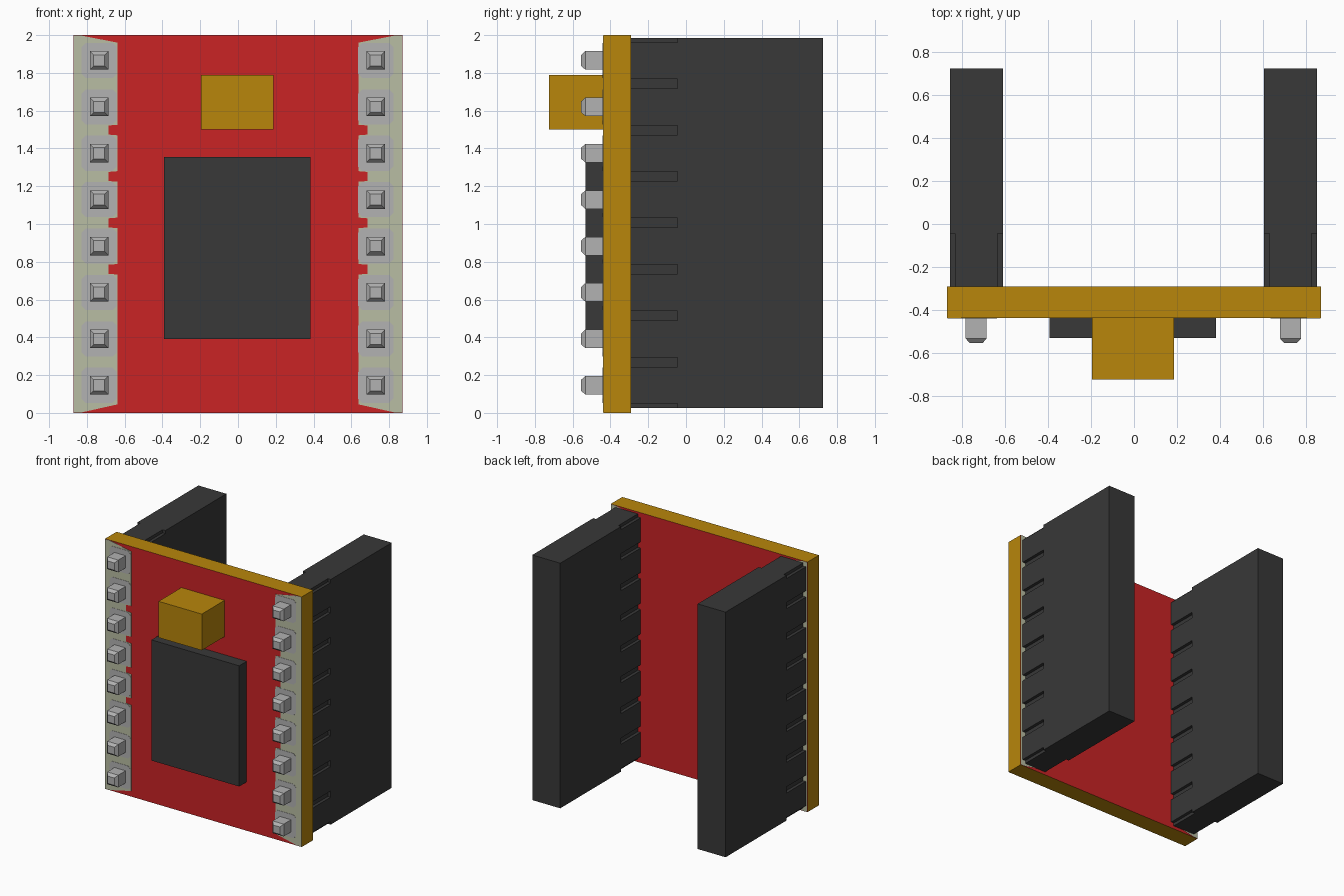
import bpy, bmesh

cube = bpy.data.objects.get("Cube")
if cube:
    bpy.data.objects.remove(cube, do_unlink=True)


def material(name, r, g, b):
    linear = [(c / 255 / 12.92) if c < 11 else ((c / 255 + 0.055) / 1.055) ** 2.4 for c in (r, g, b)]
    mat = bpy.data.materials.new(name)
    mat.use_nodes = True
    mat.diffuse_color = (*linear, 1)
    bsdf = mat.node_tree.nodes["Principled BSDF"]
    bsdf.inputs["Base Color"].default_value = (*linear, 1)
    bsdf.inputs["Roughness"].default_value = 0.6
    return mat


RED = material("red mask", 202, 35, 37)
GOLD = material("gold", 184, 134, 11)
BLACK = material("black plastic", 56, 56, 56)
GREY = material("grey metal", 178, 178, 178)
CREAM = material("cream trace", 185, 189, 163)


def prism(name, outline, y_front, y_back, mats, tip=None):
    """Extrude an x-z outline along y; tip = (length, scale) tapers the front."""
    bm = bmesh.new()
    face = bm.faces.new([bm.verts.new((x, y_back, z)) for x, z in outline])

    def push(source, dy):
        out = bmesh.ops.extrude_face_region(bm, geom=[source])["geom"]
        cap = next(g for g in out if isinstance(g, bmesh.types.BMFace))
        bmesh.ops.translate(bm, verts=cap.verts, vec=(0, dy, 0))
        return cap

    cap = push(face, y_front - y_back)
    if tip:
        old = cap
        cap = push(cap, -tip[0])
        if old.is_valid:
            bm.faces.remove(old)
        mid = cap.calc_center_median()
        for v in cap.verts:
            v.co = mid + (v.co - mid) * tip[1]
    # keep a closing face at the back
    if not any(all(abs(v.co.y - y_back) < 1e-6 for v in f.verts) for f in bm.faces):
        bm.faces.new([v for v in bm.verts if abs(v.co.y - y_back) < 1e-6])
    bmesh.ops.recalc_face_normals(bm, faces=bm.faces)
    # second material goes on faces turned to the front or back
    for f in bm.faces:
        f.material_index = int(len(mats) > 1 and abs(f.normal.y) > 0.9)
    mesh = bpy.data.meshes.new(name)
    bm.to_mesh(mesh)
    bm.free()
    for m in mats:
        mesh.materials.append(m)
    obj = bpy.data.objects.new(name, mesh)
    bpy.context.collection.objects.link(obj)
    return obj


def rect(x0, x1, z0, z1):
    return [(x0, z0), (x1, z0), (x1, z1), (x0, z1)]


FRONT, BACK = -0.437, -0.292
PITCH, MID = 0.2457, 1.006
PIN_Z = [MID + PITCH * (i - 3.5) for i in range(8)]
GAP_Z = [MID + PITCH * (i - 3) for i in range(7)]

# board and front components
prism("board", rect(-0.87, 0.87, 0, 2), FRONT, BACK, [GOLD, RED])
prism("chip", rect(-0.393, 0.383, 0.39, 1.355), -0.532, FRONT, [BLACK])
prism("gold_block", rect(-0.195, 0.187, 1.5, 1.79), -0.725, FRONT, [GOLD])


def header_outline(x0, x1, z0, z1, slot=0.025, depth=0.025):
    """Rectangle with slots down both long sides and stepped corners."""
    right = [(x1 - depth, z0), (x1 - depth, z0 + slot), (x1, z0 + slot)]
    for z in GAP_Z:
        right += [(x1, z - slot), (x1 - depth, z - slot), (x1 - depth, z + slot), (x1, z + slot)]
    right += [(x1, z1 - slot), (x1 - depth, z1 - slot), (x1 - depth, z1)]
    left = [(x0 + x1 - x, z) for x, z in reversed(right)]
    return right + left


def trace_outline(side):
    """Edge strip with sloped ends and small bites between the pads."""
    pts = [(0.868, 0.002), (0.868, 1.998), (0.83, 1.998), (0.638, 1.96)]
    for k in (5, 4, 3, 2):
        z = GAP_Z[k]
        pts += [(0.638, z + 0.028), (0.685, z + 0.024), (0.685, z - 0.024), (0.638, z - 0.028)]
    pts += [(0.638, 0.045), (0.83, 0.002)]
    return [(side * x, z) for x, z in pts]


def pad_outline(x, z, w=0.093, c=0.022):
    return [(x - w + c, z - w), (x + w - c, z - w), (x + w, z - w + c), (x + w, z + w - c),
            (x + w - c, z + w), (x - w + c, z + w), (x - w, z + w - c), (x - w, z - w + c)]


for side, label in ((1, "left"), (-1, "right")):
    shift = -0.003
    # socket strip: solid body plus slotted base against the board
    xs = sorted((side * 0.608 + shift, side * 0.855 + shift))
    prism(f"{label}_header_body", rect(*xs, 0.025, 1.985), -0.045, 0.725, [BLACK])
    prism(f"{label}_header_base", header_outline(*xs, 0.025, 1.985), BACK, -0.045, [BLACK])
    # trace strips on both board faces
    prism(f"{label}_front_trace", trace_outline(side), FRONT - 0.002, FRONT, [CREAM])
    prism(f"{label}_back_trace", trace_outline(side), BACK, BACK + 0.002, [CREAM])
    # solder pads and pins
    px = side * 0.732 + shift
    for i, z in enumerate(PIN_Z, 1):
        prism(f"{label}_front_pad_{i}", pad_outline(px, z), FRONT - 0.004, FRONT, [GREY])
        prism(f"{label}_back_pad_{i}", pad_outline(px, z), BACK, BACK + 0.004, [GREY])
        prism(f"{label}_pin_{i}", rect(px - 0.049, px + 0.049, z - 0.049, z + 0.049),
              -0.533, FRONT, [GREY], tip=(0.022, 0.6))
